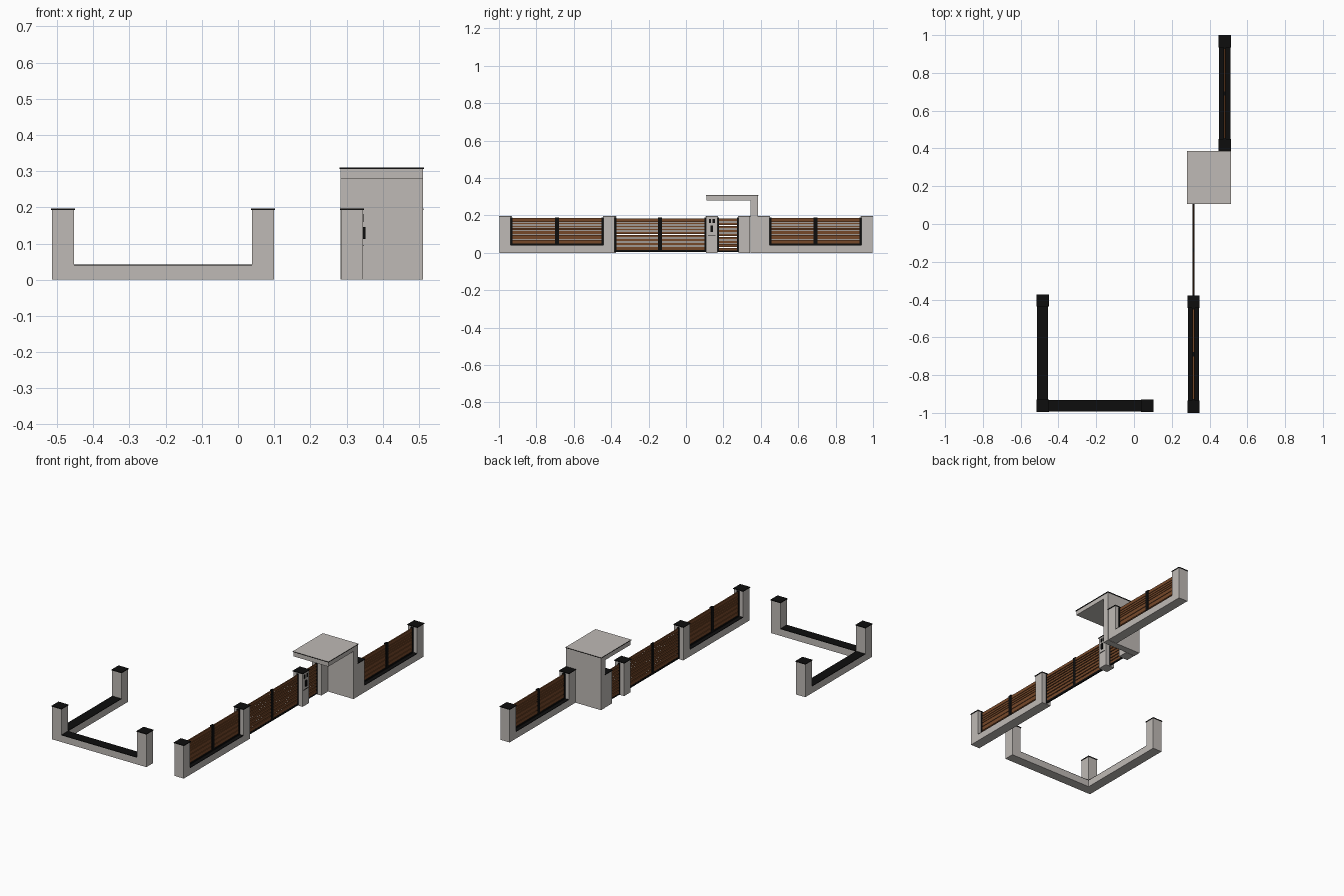
import bpy

if "Cube" in bpy.data.objects:
    bpy.data.objects.remove(bpy.data.objects["Cube"], do_unlink=True)


def material(name, rgb):
    m = bpy.data.materials.new(name)
    m.use_nodes = True
    color = (*rgb, 1)
    m.diffuse_color = color
    m.node_tree.nodes["Principled BSDF"].inputs["Base Color"].default_value = color
    return m


CONCRETE = material("warm grey concrete", (0.52, 0.49, 0.465))
BLACK = material("black metal", (0.004, 0.004, 0.004))
WOOD = material("brown wood", (0.18, 0.065, 0.022))

W = 0.06        # wall and post width
POST_H = 0.193
WALL_H = 0.039


def box(name, xs, ys, zs, mat):
    """Axis-aligned box from its three ranges."""
    x, y, z = ([min(r), max(r)] for r in (xs, ys, zs))
    verts = [(a, b, c) for c in z for b in y for a in x]
    faces = [(0, 2, 3, 1), (4, 5, 7, 6), (0, 1, 5, 4),
             (1, 3, 7, 5), (3, 2, 6, 7), (2, 0, 4, 6)]
    me = bpy.data.meshes.new(name)
    me.from_pydata(verts, [], faces)
    me.materials.append(mat)
    ob = bpy.data.objects.new(name, me)
    bpy.context.collection.objects.link(ob)
    return ob


def around(c, size):
    return (c - size / 2, c + size / 2)


def post(name, x, y):
    box(name, around(x, W), around(y, W), (0, POST_H), CONCRETE)
    box(name + "_cap", around(x, W + 0.006), around(y, W + 0.006),
        (POST_H, POST_H + 0.004), BLACK)


def low_wall(name, xs, ys):
    box(name, xs, ys, (0, WALL_H), CONCRETE)
    box(name + "_coping", xs, ys, (WALL_H, WALL_H + 0.003), BLACK)


def slats(name, x, ys, levels, gap, thick):
    """Horizontal boards between successive heights."""
    for i, (lo, hi) in enumerate(zip(levels, levels[1:])):
        box(f"{name}_slat_{i + 1}", around(x, thick), ys, (lo, hi - gap), WOOD)


def stile(name, x, y, width, zs, thick):
    box(name, around(x, thick), around(y, width), zs, BLACK)


def fence(name, x, y0, y1):
    """Low wall with two slatted bays on top."""
    low_wall(name + "_wall", around(x, W), (y0, y1))
    slats(name, x, (y0, y1),
          [0.046, 0.072, 0.098, 0.122, 0.136, 0.15, 0.165, 0.188], 0.003, 0.008)
    zs = (WALL_H, 0.19)
    mid = (y0 + y1) / 2
    for label, y, w in (("start", y0 + 0.005, 0.01), ("middle", mid, 0.022),
                        ("end", y1 - 0.005, 0.01)):
        stile(f"{name}_{label}_stile", x, y, w, zs, 0.014)
    box(name + "_bottom_rail", around(x, 0.014), (y0, y1), (0.042, 0.05), BLACK)


# Front and right-hand low walls with their posts
LX, FX, BX, FY = -0.484, 0.315, 0.48, -0.963
for name, x, y in (("side_end_post", LX, -0.405), ("corner_post", LX, FY),
                   ("front_end_post", 0.069, FY)):
    post(name, x, y)
low_wall("side_wall", around(LX, W), (FY + W / 2, -0.435))
low_wall("front_wall", (LX + W / 2, 0.039), around(FY, W))

# Slatted fences with their posts
for name, x, y in (("fence_front_post", FX, -0.967), ("gate_post", FX, -0.412),
                   ("intercom_post", FX, 0.138), ("door_post", FX, 0.312),
                   ("fence_inner_post", BX, 0.416), ("fence_back_post", BX, 0.967)):
    post(name, x, y)
fence("front_fence", FX, -0.937, -0.442)
fence("back_fence", BX, 0.446, 0.937)

# Sliding gate
G0, G1 = -0.382, 0.108
slats("gate", FX, (G0, G1),
      [0.016, 0.04, 0.061, 0.081, 0.1, 0.118, 0.135, 0.151, 0.166, 0.188],
      0.005, 0.006)
for label, y, w in (("start", G0 + 0.005, 0.01), ("middle", -0.138, 0.022),
                    ("end", G1 - 0.004, 0.008)):
    stile(f"gate_{label}_stile", FX, y, w, (0.004, 0.188), 0.008)
box("gate_bottom_rail", around(FX, 0.008), (G0, G1), (0.004, 0.016), BLACK)

# Entrance door
slats("door", FX, (0.168, 0.282), [0.012 + 0.0195 * i for i in range(10)], 0.005, 0.006)
for label, y in (("hinge", 0.278), ("latch", 0.172)):
    stile(f"door_{label}_stile", FX, y, 0.009, (0.004, 0.188), 0.008)
box("door_bottom_rail", around(FX, 0.008), (0.168, 0.282), (0.004, 0.012), BLACK)

# Intercom, small plates and letter slot on the post
PX = FX + W / 2
box("intercom", (PX, PX + 0.007), around(0.138, 0.014), (0.112, 0.146), BLACK)
for i, y in enumerate((0.128, 0.149)):
    box(f"small_plate_{i + 1}", (PX, PX + 0.002), around(y, 0.012), (0.16, 0.182), BLACK)
box("letter_slot", (PX, PX + 0.002), around(0.138, 0.04), (0.093, 0.096), BLACK)

# Entrance shelter: upright wall and overhanging roof
SX = (0.284, 0.511)
box("shelter_wall", SX, (0.344, 0.384), (0, 0.28), CONCRETE)
box("shelter_roof", SX, (0.11, 0.384), (0.28, 0.306), CONCRETE)
trim = box("roof_trim", (0.281, 0.514), (0.107, 0.387), (0.306, 0.31), BLACK)
trim.data.materials.append(CONCRETE)
for f in trim.data.polygons:
    if f.normal.z > 0.5:
        f.material_index = 1
